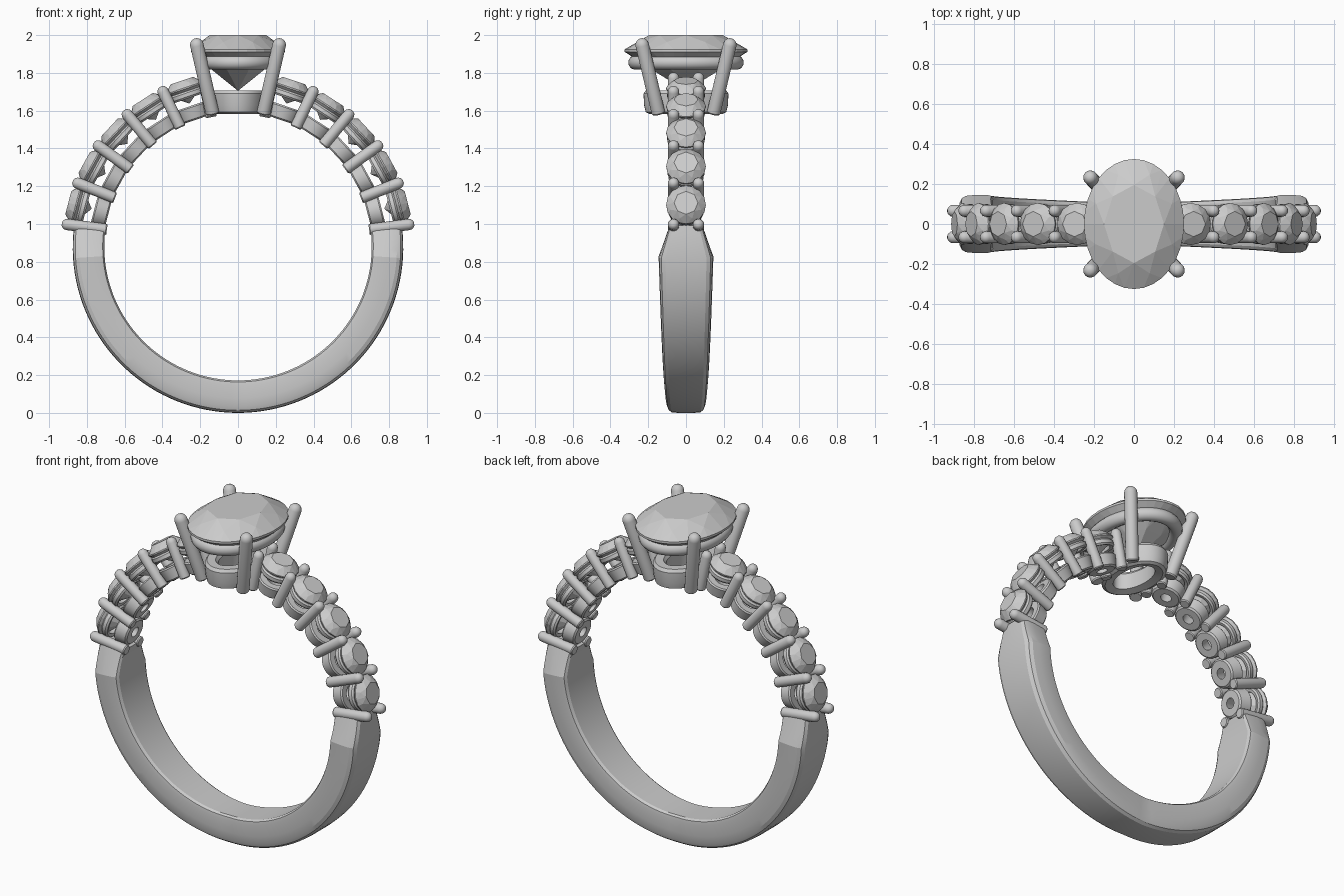
import bpy, bmesh
from math import sin, cos, pi, radians
from mathutils import Matrix, Vector

if "Cube" in bpy.data.objects:
    bpy.data.objects.remove(bpy.data.objects["Cube"])

CZ, RI, RO = 0.88, 0.708, 0.875      # ring centre height, inner and outer radius


def finish(name, bm, mat=Matrix(), smooth=35):
    bmesh.ops.recalc_face_normals(bm, faces=bm.faces[:])
    me = bpy.data.meshes.new(name)
    bm.transform(mat)
    bm.to_mesh(me)
    bm.free()
    ob = bpy.data.objects.new(name, me)
    bpy.context.collection.objects.link(ob)
    if smooth:
        bpy.ops.object.select_all(action='DESELECT')
        bpy.context.view_layer.objects.active = ob
        ob.select_set(True)
        bpy.ops.object.shade_smooth_by_angle(angle=radians(smooth))
    return ob


def bridge(bm, loops, closed):
    """Skin a list of equal vertex loops."""
    n = len(loops[0])
    for i in range(len(loops) if closed else len(loops) - 1):
        a, b = loops[i], loops[(i + 1) % len(loops)]
        for j in range(n):
            k = (j + 1) % n
            bm.faces.new((a[j], a[k], b[k], b[j]))


def oval_ring(name, profile, a, b, mat=Matrix(), segs=40):
    """Closed profile of (offset, z) swept round an oval with half axes a, b."""
    bm = bmesh.new()
    loops = []
    for i in range(segs):
        t = 2 * pi * i / segs
        loops.append([bm.verts.new(((a + r) * cos(t), (b + r) * sin(t), z)) for r, z in profile])
    bridge(bm, loops, True)
    return finish(name, bm, mat)


def rod(name, p, q, r, mat=Matrix(), segs=16):
    """Round wire from p to q with a domed end at q."""
    p, q = Vector(p), Vector(q)
    h = (q - p).length
    prof = [(r * 0.85, 0), (r, r * 0.2)]
    prof += [(r * cos(t), h - r + r * sin(t)) for t in [radians(d) for d in (0, 25, 50, 72)]]
    bm = bmesh.new()
    loops = [[bm.verts.new((s * cos(2 * pi * i / segs), s * sin(2 * pi * i / segs), z))
              for i in range(segs)] for s, z in prof]
    bridge(bm, loops, False)
    bm.faces.new(loops[0])
    bm.faces.new(loops[-1])
    rot = (q - p).to_track_quat('Z', 'Y').to_matrix().to_4x4()
    return finish(name, bm, mat @ Matrix.Translation(p) @ rot)


def gem(name, a, b, top, girdle, culet, mat=Matrix(), n=16, table=0.6):
    """Brilliant cut stone as the hull of its facet corners."""
    bm = bmesh.new()
    h, d, g = top - girdle, girdle - culet, (top - girdle) * 0.08

    def ring(count, r, z, off=0.0):
        for i in range(count):
            t = 2 * pi * (i + off) / count
            bm.verts.new((a * r * cos(t), b * r * sin(t), z))
    ring(8, table, top)
    ring(8, 0.82, girdle + h * 0.55, 0.5)
    ring(n, 1, girdle + g)
    ring(n, 1, girdle - g)
    ring(8, 0.55, girdle - d * 0.52, 0.5)
    bm.verts.new((0, 0, culet))
    bmesh.ops.convex_hull(bm, input=bm.verts[:])
    bmesh.ops.dissolve_limit(bm, angle_limit=radians(1), verts=bm.verts[:], edges=bm.edges[:])
    return finish(name, bm, mat, smooth=0)


# Shank: lower band, widening upward, then pinched in at the shoulders
half = [(0.85, 0), (0.97, 0.05), (1, 0.16), (1, 0.55), (0.97, 0.8), (0.9, 0.92), (0.75, 0.985), (0.4, 1)]
section = half + [(-u, v) for u, v in reversed(half)]
END, PINCH = 97.4, 86.0              # degrees measured from the bottom
angles = [PINCH * i / 32 for i in range(33)] + [PINCH + (END - PINCH) * i / 4 for i in range(1, 5)]
angles = [-t for t in reversed(angles[1:])] + angles
bm = bmesh.new()
loops = []
for t in angles:
    s = abs(t)
    if s <= PINCH:
        w = 0.099 + 0.046 * (s / PINCH) ** 0.85
    else:
        w = 0.145 - 0.055 * (s - PINCH) / (END - PINCH)
    ro = RO + 0.005 * cos(radians(t))
    ph = radians(t)
    loops.append([bm.verts.new(((RI + (ro - RI) * v) * sin(ph), w * u,
                                CZ - (RI + (ro - RI) * v) * cos(ph))) for u, v in section])
bridge(bm, loops, False)
bm.faces.new(loops[0])
bm.faces.new(loops[-1])
finish("shank", bm, smooth=18)

# Side stones: cup, girdle ring, stone and shared prongs, on both shoulders
FIRST, STEP = 7.4, 14.2
cup = [(0.03, 0.708), (0.072, 0.708), (0.082, 0.716), (0.094, 0.778), (0.088, 0.786), (0.05, 0.786)]
collar = [(0.075, 0.832), (0.092, 0.828), (0.1, 0.838), (0.1, 0.858), (0.092, 0.867), (0.075, 0.863)]
for side, sgn in (("right", 1), ("left", -1)):
    def radial(elev):
        return Matrix.Translation((0, 0, CZ)) @ Matrix.Rotation(sgn * radians(90 - elev), 4, 'Y')
    for i in range(5):
        m = radial(FIRST + STEP * (i + 0.5))
        oval_ring(f"{side}_cup_{i+1}", cup, 0, 0, m, 28)
        oval_ring(f"{side}_collar_{i+1}", collar, 0, 0, m, 28)
        gem(f"{side}_stone_{i+1}", 0.105, 0.105, 0.928, 0.884, 0.8, m)
    for i in range(6):
        m = radial(FIRST + STEP * i)
        for y in (-0.066, 0.066):
            end = "front" if y < 0 else "back"
            rod(f"{side}_{end}_small_prong_{i+1}", (0, y, 0.7), (0, y, 0.942), 0.03, m)

# Centre head: oval base, gallery wire, four leaning prongs
base = [(-0.075, 1.595), (-0.03, 1.583), (-0.012, 1.592), (-0.003, 1.63), (0, 1.69),
        (-0.012, 1.708), (-0.06, 1.708), (-0.075, 1.69)]
oval_ring("head_base", base, 0.155, 0.225, segs=48)
wire = [(0.038 * cos(2 * pi * i / 14), 1.855 + 0.038 * sin(2 * pi * i / 14)) for i in range(14)]
oval_ring("gallery_wire", wire, 0.195, 0.268, segs=64)
for sx in (-1, 1):
    for sy in (-1, 1):
        name = ("right" if sx > 0 else "left") + ("_back" if sy > 0 else "_front") + "_main_prong"
        rod(name, (sx * 0.134, sy * 0.145, 1.583), (sx * 0.226, sy * 0.24, 1.982), 0.036, segs=20)

# Centre oval stone
gem("centre_stone", 0.25, 0.325, 2.0, 1.918, 1.705, n=32)
